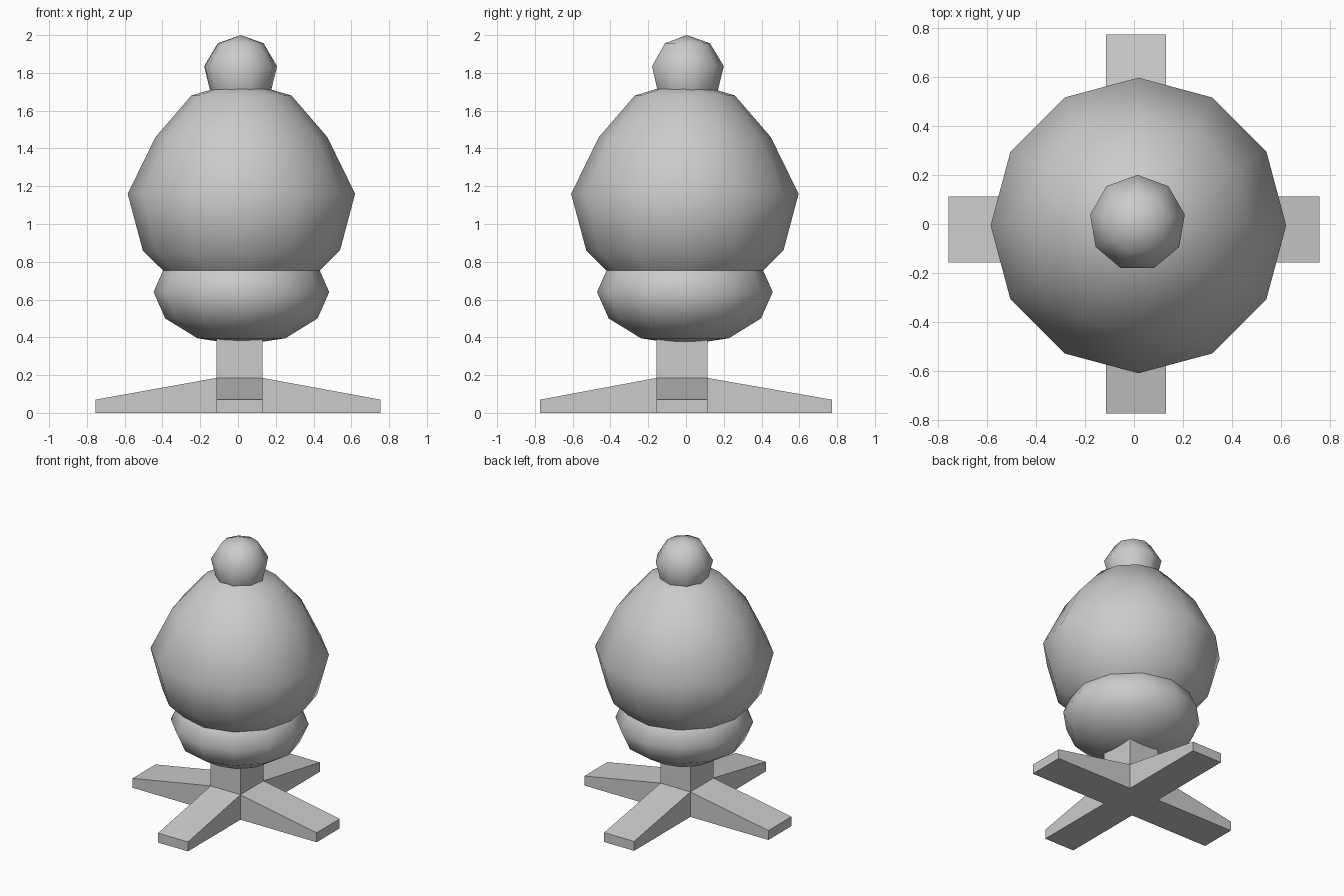
import bpy, bmesh
from math import sin, cos, tau, pi

if "Cube" in bpy.data.objects:
    bpy.data.objects.remove(bpy.data.objects["Cube"])


def finish(bm, name, smooth):
    bmesh.ops.recalc_face_normals(bm, faces=bm.faces[:])
    for f in bm.faces:
        f.smooth = smooth
    mesh = bpy.data.meshes.new(name)
    bm.to_mesh(mesh)
    bm.free()
    obj = bpy.data.objects.new(name, mesh)
    bpy.context.collection.objects.link(obj)
    return obj


def lathe(name, centre, sides, top, rings, bottom):
    """Closed round form: poles at top and bottom, rings of (radius, z) between."""
    cx, cy = centre
    bm = bmesh.new()
    loops = []
    for r, z in rings:
        angles = [pi / 2 + tau * i / sides for i in range(sides)]
        loops.append([bm.verts.new((cx + r * cos(a), cy + r * sin(a), z)) for a in angles])
    tip, base = bm.verts.new((cx, cy, top)), bm.verts.new((cx, cy, bottom))
    for i in range(sides):
        j = (i + 1) % sides
        bm.faces.new((tip, loops[0][i], loops[0][j]))
        bm.faces.new((base, loops[-1][j], loops[-1][i]))
        for a, b in zip(loops, loops[1:]):
            bm.faces.new((a[i], b[i], b[j], a[j]))
    return finish(bm, name, True)


# Cross-shaped stand: core block with four tapered feet and a post pulled out of it
X0, X1, Y0, Y1 = -0.115, 0.13, -0.157, 0.113
CORE_H, FOOT_H, POST_H = 0.185, 0.07, 0.46
REACH = (0.755, 0.772)
bm = bmesh.new()
bmesh.ops.create_cube(bm, size=1)
for v in bm.verts:
    v.co = (X1 if v.co.x > 0 else X0, Y1 if v.co.y > 0 else Y0, CORE_H if v.co.z > 0 else 0)
bm.normal_update()
pulls = [(f, f.normal.copy()) for f in bm.faces if f.normal.z > -0.5]
for face, n in pulls:
    tip = bmesh.ops.extrude_discrete_faces(bm, faces=[face])["faces"][0]
    for v in tip.verts:
        if n.z > 0.5:
            v.co.z = POST_H
        else:
            axis = 0 if abs(n.x) > 0.5 else 1
            v.co[axis] = REACH[axis] * (1 if n[axis] > 0 else -1)
            if v.co.z > 0.1:
                v.co.z = FOOT_H
finish(bm, "stand", False)

# Stacked round forms
MID = (0.018, -0.006)
lathe("lower_cushion", MID, 12, 0.92,
      [(0.2325, 0.882), (0.403, 0.78), (0.465, 0.64), (0.403, 0.5), (0.2325, 0.395)], 0.36)
lathe("main_body", MID, 12, 1.76,
      [(0.265, 1.68), (0.455, 1.46), (0.602, 1.16), (0.522, 0.86), (0.3, 0.64)], 0.56)
lathe("top_knob", (0.014, 0.004), 9, 2.0,
      [(0.123, 1.957), (0.196, 1.835), (0.16, 1.69), (0.09, 1.566)], 1.52)
